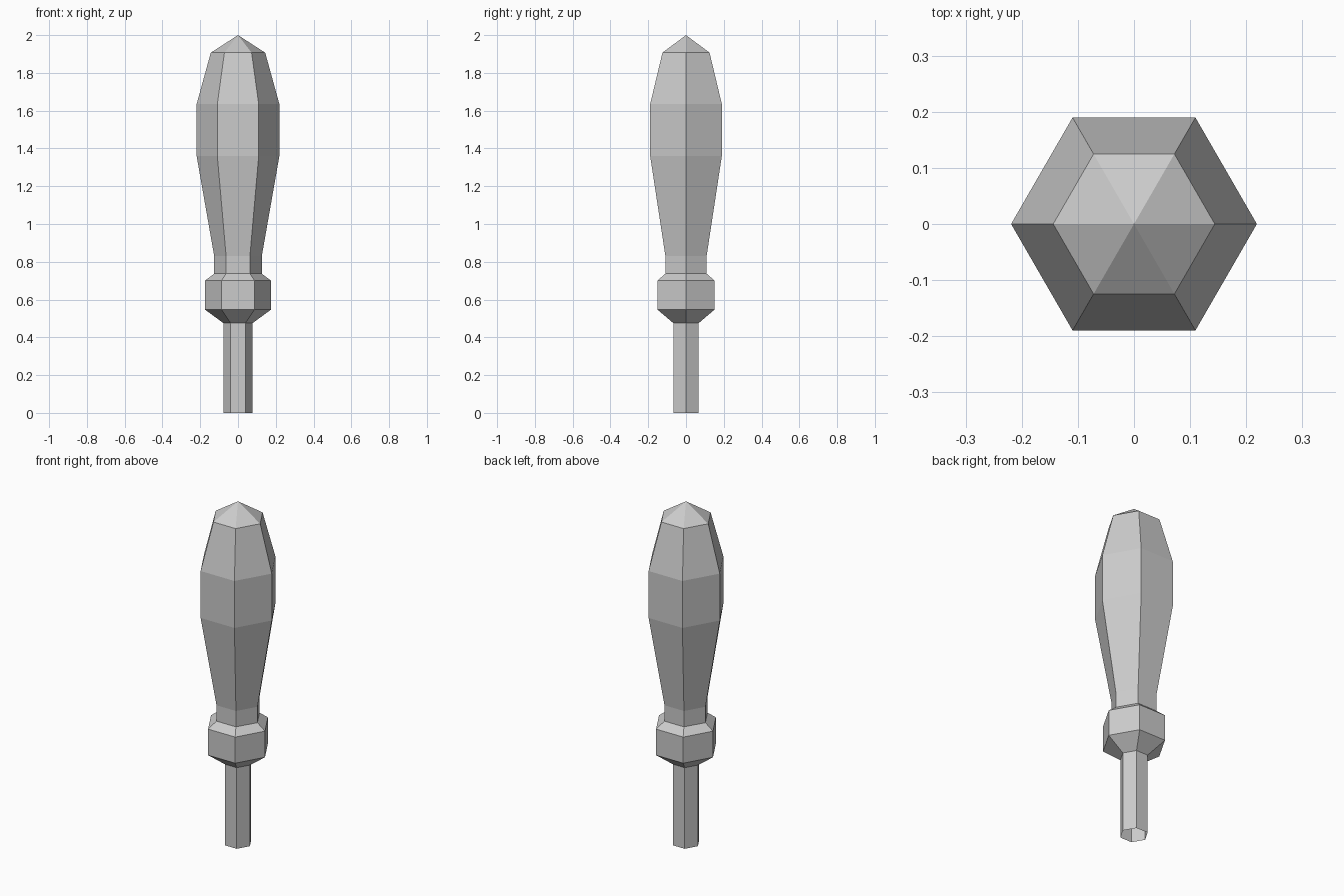
import bpy
import bmesh
from math import cos, sin, tau

SIDES = 6

cube = bpy.data.objects.get("Cube")
if cube:
    bpy.data.objects.remove(cube, do_unlink=True)

grey = bpy.data.materials.new("plain grey")
grey.use_nodes = True
colour = (0.6, 0.6, 0.6, 1)
grey.diffuse_color = colour
grey.node_tree.nodes["Principled BSDF"].inputs["Base Color"].default_value = colour


def lathe(name, profile):
    """Turn a (radius, height) profile, listed upwards, into a six-sided part."""
    bm = bmesh.new()
    rings = []
    for r, z in profile:
        if r == 0:
            rings.append([bm.verts.new((0, 0, z))] * SIDES)
        else:
            rings.append([bm.verts.new((r * cos(tau * i / SIDES), r * sin(tau * i / SIDES), z))
                          for i in range(SIDES)])
    for low, high in zip(rings, rings[1:]):
        for i in range(SIDES):
            j = (i + 1) % SIDES
            corners = [low[i], low[j], high[j], high[i]]
            bm.faces.new(list(dict.fromkeys(corners)))
    mesh = bpy.data.meshes.new(name)
    bm.to_mesh(mesh)
    bm.free()
    mesh.materials.append(grey)
    obj = bpy.data.objects.new(name, mesh)
    bpy.context.collection.objects.link(obj)
    return obj


# Hollow shaft, open at the foot
lathe("shaft", [(0.077, 0), (0.077, 0.475)])

# Collar flaring out of the shaft and closing on the neck
lathe("collar", [(0.077, 0.475), (0.175, 0.547), (0.175, 0.70), (0.126, 0.737)])

# Swelling grip with a pointed end
lathe("grip", [(0.126, 0.737), (0.126, 0.83), (0.219, 1.36), (0.219, 1.635),
               (0.144, 1.907), (0, 2.0)])
